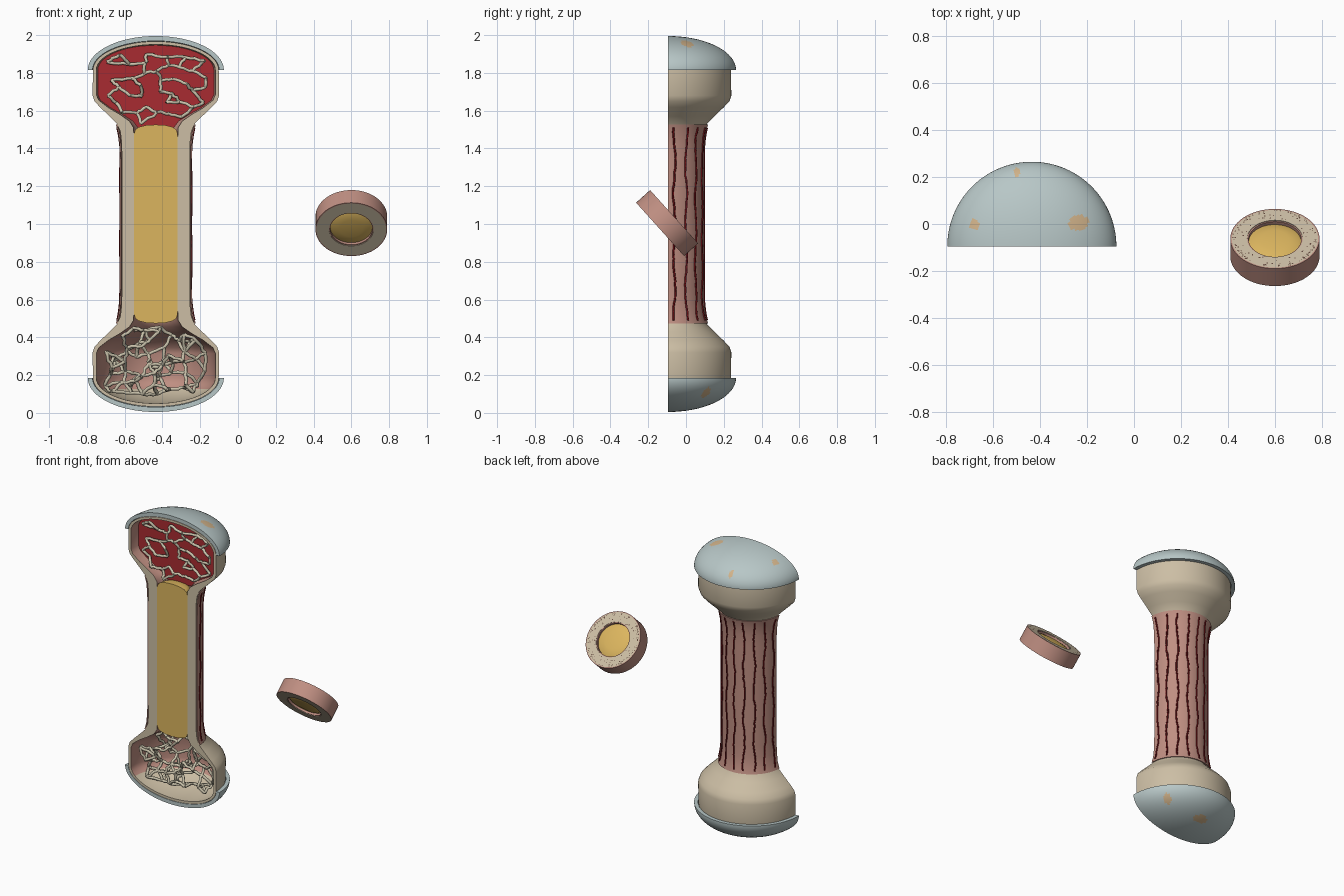
import bpy, bmesh, math, random
from mathutils import Vector, Matrix

random.seed(4)
if "Cube" in bpy.data.objects:
    bpy.data.objects.remove(bpy.data.objects["Cube"])

AXIS = Vector((-0.435, -0.095, 0))


def material(name, *srgb):
    col = [((c + 0.055) / 1.055) ** 2.4 for c in srgb] + [1]
    m = bpy.data.materials.new(name)
    m.use_nodes = True
    m.diffuse_color = col
    bsdf = m.node_tree.nodes["Principled BSDF"]
    bsdf.inputs["Base Color"].default_value = col
    bsdf.inputs["Roughness"].default_value = 0.7
    return m


BONE = material("bone beige", 0.80, 0.745, 0.645)
PINK = material("membrane pink", 0.75, 0.56, 0.51)
CARTILAGE = material("cartilage blue grey", 0.72, 0.78, 0.78)
PATCH = material("worn tan", 0.82, 0.70, 0.54)
GOLD = material("yellow marrow", 0.86, 0.71, 0.37)
RED = material("red marrow", 0.66, 0.17, 0.19)
VESSEL = material("vessel dark red", 0.45, 0.07, 0.09)
STRUT = material("spongy bone", 0.79, 0.76, 0.67)
CANAL = material("canal brown", 0.38, 0.28, 0.24)


def finish(name, bm, mats, smooth=True):
    me = bpy.data.meshes.new(name)
    bm.to_mesh(me)
    bm.free()
    for m in mats:
        me.materials.append(m)
    ob = bpy.data.objects.new(name, me)
    bpy.context.collection.objects.link(ob)
    if smooth:
        bpy.ops.object.select_all(action='DESELECT')
        ob.select_set(True)
        bpy.context.view_layer.objects.active = ob
        bpy.ops.object.shade_smooth_by_angle(angle=math.radians(35))
    return ob


def revolve(name, prof, mats, rule=None, half=True, segs=48):
    """Turn a closed (radius, height) section; half turns get cut faces."""
    bm = bmesh.new()
    sweep = math.pi if half else math.tau
    rings = []
    for i in range(segs + 1):
        a = sweep * i / segs
        rings.append([bm.verts.new((r * math.cos(a), r * math.sin(a), z)) for r, z in prof])
    n = len(prof)
    for a, b in zip(rings, rings[1:]):
        for j in range(n):
            k = (j + 1) % n
            if prof[j][0] > 0 or prof[k][0] > 0:
                bm.faces.new((a[j], a[k], b[k], b[j]))
    if half:
        bm.faces.new(rings[0])
        bm.faces.new(rings[-1])
    bmesh.ops.remove_doubles(bm, verts=bm.verts, dist=1e-5)
    bmesh.ops.recalc_face_normals(bm, faces=bm.faces)
    if rule:
        for f in bm.faces:
            f.material_index = rule(f)
    ob = finish(name, bm, mats)
    if half:
        ob.location = AXIS
    return ob


def dome(a, b, z0, steps):
    """Lower elliptic arc from the axis out to the rim."""
    return [(a * math.sin(t), z0 - b * math.cos(t))
            for t in (math.pi / 2 * i / steps for i in range(steps + 1))]


def flip(prof):
    return [(r, 2 - z) for r, z in reversed(prof)]


def tubes(name, paths, radius, mat):
    cu = bpy.data.curves.new(name, 'CURVE')
    cu.dimensions = '3D'
    cu.bevel_depth = radius
    cu.bevel_resolution = 1
    cu.use_fill_caps = True
    for path in paths:
        sp = cu.splines.new('POLY')
        sp.points.add(len(path) - 1)
        for p, co in zip(sp.points, path):
            p.co = (*co, 1)
    cu.materials.append(mat)
    ob = bpy.data.objects.new(name, cu)
    bpy.context.collection.objects.link(ob)
    ob.location = AXIS
    bpy.ops.object.select_all(action='DESELECT')
    ob.select_set(True)
    bpy.context.view_layer.objects.active = ob
    bpy.ops.object.convert(target='MESH')
    bpy.ops.object.shade_smooth()


# Hollow bone shell with flared ends, inner walls lined in pink
outer = dome(.333, .152, .185, 14) + [(.335, .32), (.325, .35), (.295, .382), (.245, .43),
                                      (.207, .468), (.188, .51), (.181, .57), (.18, .65)]
inner = dome(.315, .135, .185, 14) + [(.315, .315), (.302, .345), (.25, .385), (.19, .42),
                                      (.14, .455), (.118, .49), (.115, .56)]
section = outer + flip(outer) + list(reversed(inner + flip(inner)))


def lining(f):
    c = f.calc_center_median()
    inward = f.normal.x * c.x + f.normal.y * c.y < -1e-4
    return int(inward and c.y > .002 and .12 < c.z < 1.88)


revolve("bone_shell", section, [BONE, PINK], lining)

# Cartilage caps with worn patches
cap = dome(.36, .18, .185, 30) + list(reversed(dome(.335, .154, .185, 30)))


def worn(spots):
    def rule(f):
        c = f.calc_center_median()
        if c.y < .001 or f.normal.z * (c.z - 1) < 0:
            return 0
        return int(any(math.hypot((c.x - x) / w, (c.y - y) / d) < 1 for x, y, w, d in spots))
    return rule


revolve("lower_cap", cap, [CARTILAGE, PATCH],
        worn([(0, .22, .05, .03), (.25, .2, .025, .025)]), segs=120)
revolve("upper_cap", flip(cap), [CARTILAGE, PATCH],
        worn([(-.245, .095, .02, .024), (.2, .1, .042, .034), (-.065, .315, .014, .02)]), segs=120)

# Outer membrane around the shaft
skin = [(.212, .472), (.199, .515), (.192, .58), (.19, .66)]
skin = skin + flip(skin)
revolve("shaft_membrane", skin + [(r - .007, z) for r, z in reversed(skin)], [PINK])


# Wavy vessels running along the membrane
def skin_radius(z):
    return .19 + .02 * max(0, (abs(z - 1) - .38) / .147) ** 2


vessels = []
for i in range(9):
    base = math.radians(10 + 20 * i)
    phase = random.uniform(0, 6)
    path = []
    for k in range(45):
        z = .49 + 1.02 * k / 44
        a = base + .03 * math.sin(z * 19 + phase) + random.uniform(-.014, .014)
        r = skin_radius(z) + .001
        path.append((r * math.cos(a), r * math.sin(a), z))
    vessels.append(path)
tubes("vessels", vessels, .0055, VESSEL)

# Yellow marrow core with rounded ends
end = [(0, .474), (.05, .477), (.09, .487), (.108, .5), (.115, .52)]
revolve("yellow_marrow_core", end + flip(end), [GOLD])

# Red marrow sheet set back inside the upper end
depth = .07
edge = [(math.sqrt(max(r * r - depth * depth, 0)), z) for r, z in flip(inner) if z > 1.5]
edge = [(x, z) for x, z in edge if x > 0]
bm = bmesh.new()
bm.faces.new([bm.verts.new((x, depth, z)) for x, z in edge]
             + [bm.verts.new((-x, depth, z)) for x, z in reversed(edge)])
finish("red_marrow", bm, [RED], smooth=False).location = AXIS


# Spongy struts: scattered nodes joined to their nearest neighbours
def spongy(name, count, depth_range, gap, links, stretch, top):
    nodes = []
    for _ in range(6000):
        h = random.uniform(.09, .475)
        x = random.uniform(-.275, .275)
        y = random.uniform(*depth_range)
        wide = min(.275, .09 + (.475 - h) * 1.4, .15 + (h - .07) * 2)
        p = Vector((x, y, h))
        near = any(Vector((p.x - q.x, p.y - q.y, (p.z - q.z) * stretch)).length < gap for q in nodes)
        if abs(x) < wide and not near:
            nodes.append(p)
        if len(nodes) == count:
            break
    pairs = set()
    for i, p in enumerate(nodes):
        order = sorted(range(len(nodes)), key=lambda j: Vector(
            (p.x - nodes[j].x, p.y - nodes[j].y, (p.z - nodes[j].z) * stretch)).length)
        pairs |= {tuple(sorted((i, j))) for j in order[1:links + 1]}
    paths = []
    for i, j in sorted(pairs):
        path = []
        for k in range(5):
            p = nodes[i].lerp(nodes[j], k / 4)
            if 0 < k < 4:
                p = p + Vector([random.uniform(-.006, .006) for _ in range(3)])
            path.append((p.x, p.y, 2 - p.z if top else p.z))
        paths.append(path)
    tubes(name, paths, .0095, STRUT)


spongy("upper_spongy_bone", 40, (.015, .055), .065, 2, 1.5, True)
spongy("lower_spongy_bone", 60, (.015, .14), .06, 3, 1.0, False)

# Separate tilted cross-section slice
tilt = Matrix.Translation((.6, -.1, 1.005)) @ Matrix.Rotation(math.radians(-48), 4, 'X')


def tube_section(r0, r1, h):
    return [(r0, -h), (r1, -h), (r1, h), (r0, h)]


plug = [(0, -.046), (.06, -.044), (.1, -.037), (.113, -.03)]
plug = plug + [(r, -z) for r, z in reversed(plug)]
parts = [("slice_membrane", tube_section(.184, .19, .05), PINK),
         ("slice_bone", tube_section(.118, .184, .05), BONE),
         ("slice_lining", tube_section(.112, .118, .047), PINK),
         ("slice_marrow", plug, GOLD)]
for name, prof, mat in parts:
    revolve(name, prof, [mat], half=False, segs=64).matrix_world = tilt

# Tiny canals dotted over the upper face of the slice
bm = bmesh.new()
for _ in range(150):
    r = random.choice((random.uniform(.123, .18), random.uniform(.168, .18)))
    a = random.uniform(0, math.tau)
    spot = Matrix.Translation((r * math.cos(a), r * math.sin(a), .051))
    bmesh.ops.create_circle(bm, cap_ends=True, segments=8,
                            radius=random.uniform(.002, .0042), matrix=spot)
finish("slice_canals", bm, [CANAL], smooth=False).matrix_world = tilt
